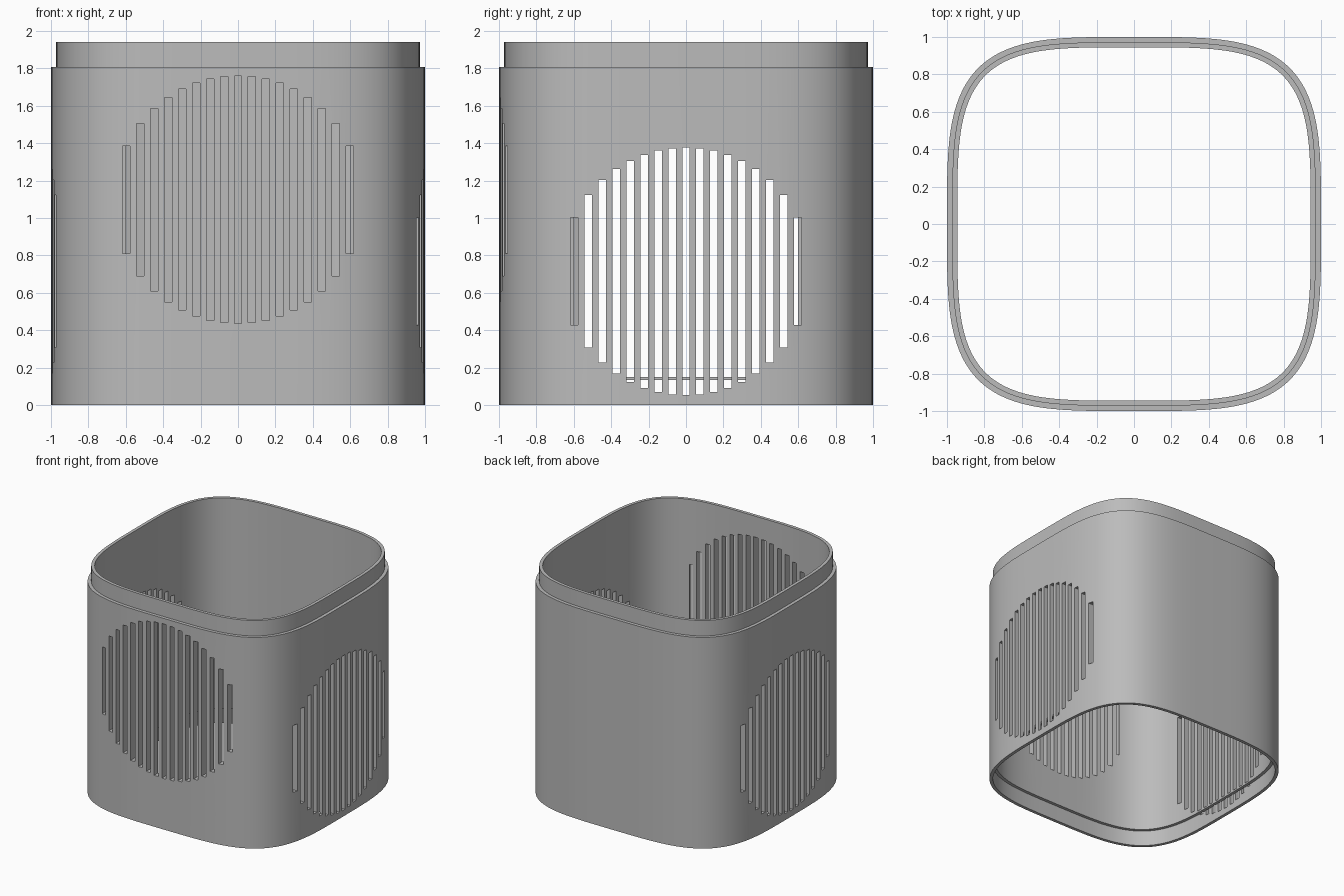
import bpy, bmesh, math

if "Cube" in bpy.data.objects:
    bpy.data.objects.remove(bpy.data.objects["Cube"])

N = 160          # points around the outline
P = 3.8          # squareness of the rounded outline

grey = bpy.data.materials.new("plain_grey")
grey.diffuse_color = (0.5, 0.5, 0.5, 1)
grey.use_nodes = True
grey.node_tree.nodes["Principled BSDF"].inputs["Base Color"].default_value = grey.diffuse_color


def outline(offset):
    """Rounded-square outline of half width 1, moved inward by offset."""
    pts = []
    for i in range(N):
        t = 2 * math.pi * i / N
        c, s = math.cos(t), math.sin(t)
        x = math.copysign(abs(c) ** (2 / P), c)
        y = math.copysign(abs(s) ** (2 / P), s)
        nx = math.copysign(abs(x) ** (P - 1), x)
        ny = math.copysign(abs(y) ** (P - 1), y)
        d = math.hypot(nx, ny)
        pts.append((x - offset * nx / d, y - offset * ny / d))
    return pts


def new_object(name, bm):
    bmesh.ops.recalc_face_normals(bm, faces=bm.faces)
    me = bpy.data.meshes.new(name)
    bm.to_mesh(me)
    bm.free()
    me.materials.append(grey)
    ob = bpy.data.objects.new(name, me)
    bpy.context.collection.objects.link(ob)
    return ob


def swept_wall(name, section):
    """Sweep a closed (offset, z) section around the outline."""
    bm = bmesh.new()
    rings = [[bm.verts.new((x, y, z)) for x, y in outline(o)] for o, z in section]
    for a, b in zip(rings, rings[1:] + rings[:1]):
        for i in range(N):
            j = (i + 1) % N
            bm.faces.new((a[i], a[j], b[j], b[i]))
    return new_object(name, bm)


def vent_cutter(name, centre_z, angle):
    """Seventeen upright slots filling a circle, turned to one side."""
    bm = bmesh.new()
    radius, pitch, half = 0.662, 0.0746, 0.02
    ca, sa = math.cos(angle), math.sin(angle)
    for k in range(-8, 9):
        y = k * pitch
        h = math.sqrt(radius ** 2 - y ** 2)
        cube = bmesh.ops.create_cube(bm, size=1)["verts"]
        for v in cube:
            px = 0.903 if v.co.x < 0 else 1.1
            py = y + 2 * half * v.co.y
            pz = centre_z + 2 * h * v.co.z
            v.co = (px * ca - py * sa, px * sa + py * ca, pz)
    ob = new_object(name, bm)
    ob.hide_render = True
    return ob


def smooth(ob):
    bpy.ops.object.select_all(action='DESELECT')
    ob.select_set(True)
    bpy.context.view_layer.objects.active = ob
    bpy.ops.object.shade_smooth_by_angle(angle=math.radians(30))


# Shell: bottom socket, outer wall, stepped lip at the top
shell = swept_wall("shell", [
    (0.0, 0.0), (0.0, 1.808), (0.028, 1.808), (0.028, 1.94),
    (0.055, 1.94), (0.055, 0.135), (0.028, 0.135), (0.028, 0.0)])

# Round slotted vents on the front, right and left sides
cutters = [vent_cutter("front_vent_cutter", 1.098, -math.pi / 2),
           vent_cutter("right_vent_cutter", 0.715, 0),
           vent_cutter("left_vent_cutter", 0.715, math.pi)]
bpy.context.view_layer.objects.active = shell
for c in cutters:
    m = shell.modifiers.new("vents", 'BOOLEAN')
    m.operation = 'DIFFERENCE'
    m.solver = 'EXACT'
    m.object = c
    bpy.ops.object.modifier_apply(modifier=m.name)
for c in cutters:
    bpy.data.objects.remove(c, do_unlink=True)
smooth(shell)

# Thin ledge above the socket, crossing the low ends of the side slots
ledge = swept_wall("socket_ledge", [
    (0.03, 0.135), (0.03, 0.15), (0.055, 0.15), (0.055, 0.135)])
smooth(ledge)
